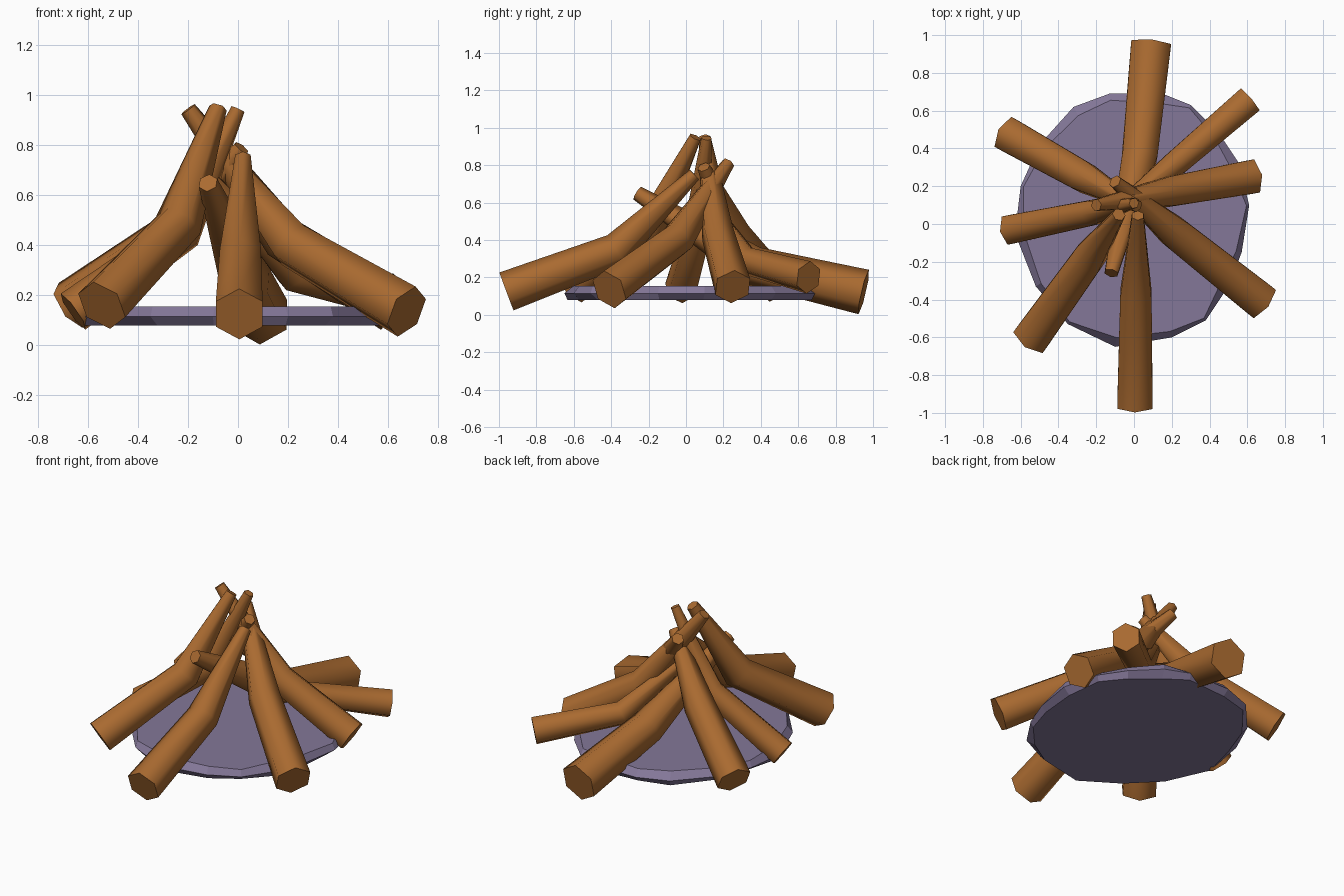
import bpy, bmesh, math
from mathutils import Vector

if "Cube" in bpy.data.objects:
    bpy.data.objects.remove(bpy.data.objects["Cube"])


def material(name, rgb):
    m = bpy.data.materials.new(name)
    m.diffuse_color = (*rgb, 1)
    m.use_nodes = True
    m.node_tree.nodes["Principled BSDF"].inputs["Base Color"].default_value = m.diffuse_color
    return m


WOOD = material("brown wood", (0.40, 0.145, 0.03))
STONE = material("purple ash", (0.23, 0.185, 0.315))


def finish(name, bm, mat, angle=None):
    bmesh.ops.recalc_face_normals(bm, faces=bm.faces)
    me = bpy.data.meshes.new(name)
    bm.to_mesh(me)
    bm.free()
    me.materials.append(mat)
    ob = bpy.data.objects.new(name, me)
    bpy.context.collection.objects.link(ob)
    if angle:
        bpy.ops.object.select_all(action='DESELECT')
        ob.select_set(True)
        bpy.context.view_layer.objects.active = ob
        bpy.ops.object.shade_smooth_by_angle(angle=math.radians(angle))
    return ob


def loft(bm, rings):
    # skin a list of vertex rings and cap both ends
    n = len(rings[0])
    for a, b in zip(rings, rings[1:]):
        for i in range(n):
            j = (i + 1) % n
            bm.faces.new((a[i], a[j], b[j], b[i]))
    bm.faces.new(rings[0])
    bm.faces.new(rings[-1])


def log(name, foot, mid, tip, r):
    # bent, tapering six-sided log
    pts = [Vector(p) for p in (foot, mid, tip)]
    d0, d1 = (pts[1] - pts[0]).normalized(), (pts[2] - pts[1]).normalized()
    bm = bmesh.new()
    rings = []
    for p, d, rad in zip(pts, (d0, (d0 + d1).normalized(), d1), (r, r * 0.88, r * 0.33)):
        side = d.cross(Vector((0, 0, 1))).normalized()
        up = side.cross(d)
        rings.append([bm.verts.new(p + rad * (math.sin(k * math.pi / 3) * side
                                              + math.cos(k * math.pi / 3) * up)) for k in range(6)])
    loft(bm, rings)
    finish(name, bm, WOOD, 65)


# Logs: foot, bend, tip, foot radius
LOGS = {
    "back_log": ((0.09, 0.95, 0.122), (0.03, 0.36, 0.26), (-0.12, -0.26, 0.65), 0.122),
    "back_right_log": ((0.61, 0.655, 0.2), (0.22, 0.32, 0.29), (-0.12, 0.06, 0.68), 0.088),
    "right_log": ((0.625, 0.25, 0.15), (0.18, 0.17, 0.43), (-0.2, 0.10, 0.945), 0.103),
    "front_right_log": ((0.675, -0.41, 0.135), (0.22, -0.05, 0.40), (-0.1, 0.225, 0.81), 0.11),
    "front_log": ((0.005, -0.96, 0.125), (0.01, -0.37, 0.345), (0.02, 0.045, 0.75), 0.108),
    "front_left_log": ((-0.545, -0.605, 0.16), (-0.24, -0.18, 0.48), (-0.08, 0.05, 0.95), 0.11),
    "left_log": ((-0.66, -0.03, 0.135), (-0.22, 0.06, 0.45), (0.0, 0.11, 0.945), 0.088),
    "back_left_log": ((-0.67, 0.475, 0.16), (-0.27, 0.25, 0.44), (0.015, 0.095, 0.79), 0.105),
}
for name, spec in LOGS.items():
    log(name, *spec)

# Ash bed: uneven chamfered slab
OUT = [(-0.13, 0.69), (0.15, 0.69), (0.3, 0.63), (0.45, 0.48), (0.55, 0.33), (0.61, 0.1),
       (0.57, -0.15), (0.5, -0.33), (0.38, -0.51), (0.2, -0.6), (-0.1, -0.65), (-0.35, -0.53),
       (-0.52, -0.33), (-0.63, -0.05), (-0.6, 0.2), (-0.5, 0.42), (-0.32, 0.62)]
bm = bmesh.new()
rings = []
for z, scale, wave in ((0.08, 0.95, 0.03), (0.115, 1.0, 0), (0.155, 0.95, -0.03)):
    rings.append([bm.verts.new((x * (scale + wave * math.sin(2.1 * i)),
                                y * (scale + wave * math.sin(2.1 * i)), z))
                  for i, (x, y) in enumerate(OUT)])
loft(bm, rings)
finish("ash_bed", bm, STONE)
